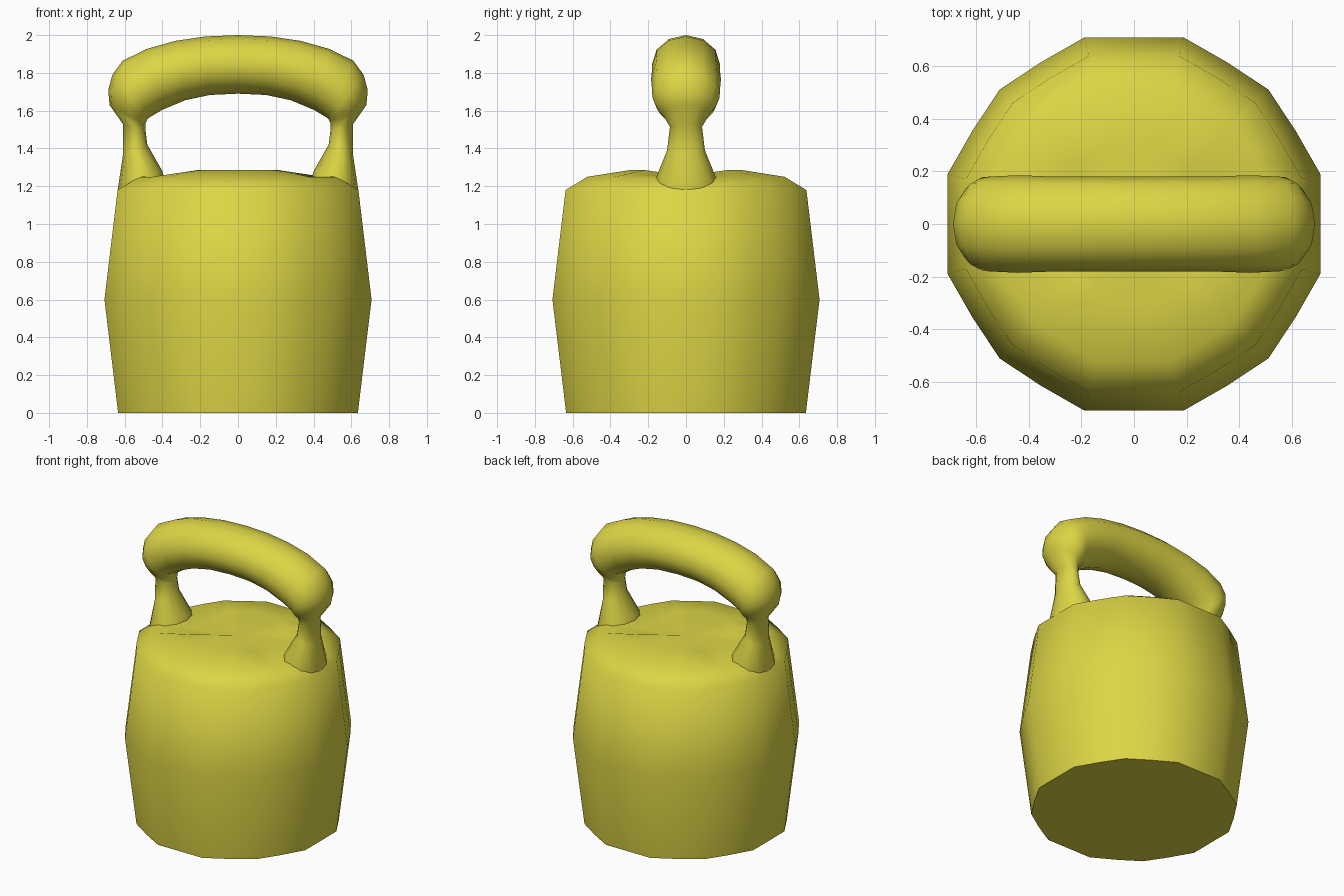
import bpy, bmesh, math

if "Cube" in bpy.data.objects:
    bpy.data.objects.remove(bpy.data.objects["Cube"])

mat = bpy.data.materials.new("yellow_coat")
mat.diffuse_color = (0.72, 0.67, 0.06, 1)
mat.use_nodes = True
mat.node_tree.nodes["Principled BSDF"].inputs["Base Color"].default_value = mat.diffuse_color


def bridge(bm, a, b):
    n = len(a)
    for i in range(n):
        bm.faces.new((a[i], a[(i + 1) % n], b[(i + 1) % n], b[i]))


def finish(bm, name):
    bmesh.ops.recalc_face_normals(bm, faces=bm.faces)
    mesh = bpy.data.meshes.new(name)
    bm.to_mesh(mesh)
    bm.free()
    obj = bpy.data.objects.new(name, mesh)
    bpy.context.collection.objects.link(obj)
    mesh.materials.append(mat)
    bpy.ops.object.select_all(action='DESELECT')
    obj.select_set(True)
    bpy.context.view_layer.objects.active = obj
    bpy.ops.object.shade_smooth_by_angle(angle=math.radians(62))
    return obj


# Body: 20-sided barrel with flats facing the four axes
bm = bmesh.new()
angles = [a for a in range(0, 360, 15) if a % 90]
scale = {15: 1.0, 30: 0.967, 45: 0.985, 60: 0.967, 75: 1.0}
profile = [(0.657, 0), (0.732, 0.6), (0.66, 1.18), (0.54, 1.25), (0.31, 1.285)]
rings = []
for r, z in profile:
    ring = []
    for a in angles:
        t, k = math.radians(a), r * scale[a % 90]
        y = k * math.sin(t)
        # shallow groove across the top, under the grip
        dip = 0.03 if z > 1.26 and abs(y) < 0.17 else 0
        ring.append(bm.verts.new((k * math.cos(t), y, z - dip)))
    rings.append(ring)
for a, b in zip(rings, rings[1:]):
    bridge(bm, a, b)
bm.faces.new(rings[0])
centre = bm.verts.new((0, 0, 1.255))
top = rings[-1]
for i in range(len(top)):
    bm.faces.new((top[i], top[(i + 1) % len(top)], centre))
finish(bm, "weight_body")

# Handle: sections from middle to foot (outer x, z, inner x, z, half width)
half = [
    (0.00, 2.00, 0.00, 1.69, 0.18),
    (0.17, 1.993, 0.15, 1.683, 0.18),
    (0.33, 1.97, 0.28, 1.655, 0.18),
    (0.48, 1.928, 0.40, 1.605, 0.185),
    (0.61, 1.865, 0.475, 1.56, 0.18),
    (0.665, 1.79, 0.482, 1.55, 0.178),
    (0.687, 1.71, 0.486, 1.54, 0.158),
    (0.68, 1.63, 0.49, 1.53, 0.125),
    (0.61, 1.53, 0.49, 1.50, 0.085),
    (0.61, 1.36, 0.48, 1.42, 0.10),
    (0.637, 1.18, 0.40, 1.28, 0.165),
    (0.62, 1.10, 0.38, 1.20, 0.165),
]
sections = [(-ox, oz, -ix, iz, w) for ox, oz, ix, iz, w in half[:0:-1]] + half
bm = bmesh.new()
rings = []
for ox, oz, ix, iz, w in sections:
    ring = []
    for i in range(12):
        t = math.tau * i / 12
        c = (1 + math.cos(t)) / 2
        ring.append(bm.verts.new((ix + (ox - ix) * c, w * math.sin(t), iz + (oz - iz) * c)))
    rings.append(ring)
for a, b in zip(rings, rings[1:]):
    bridge(bm, a, b)
bm.faces.new(rings[0])
bm.faces.new(rings[-1])
finish(bm, "handle")
